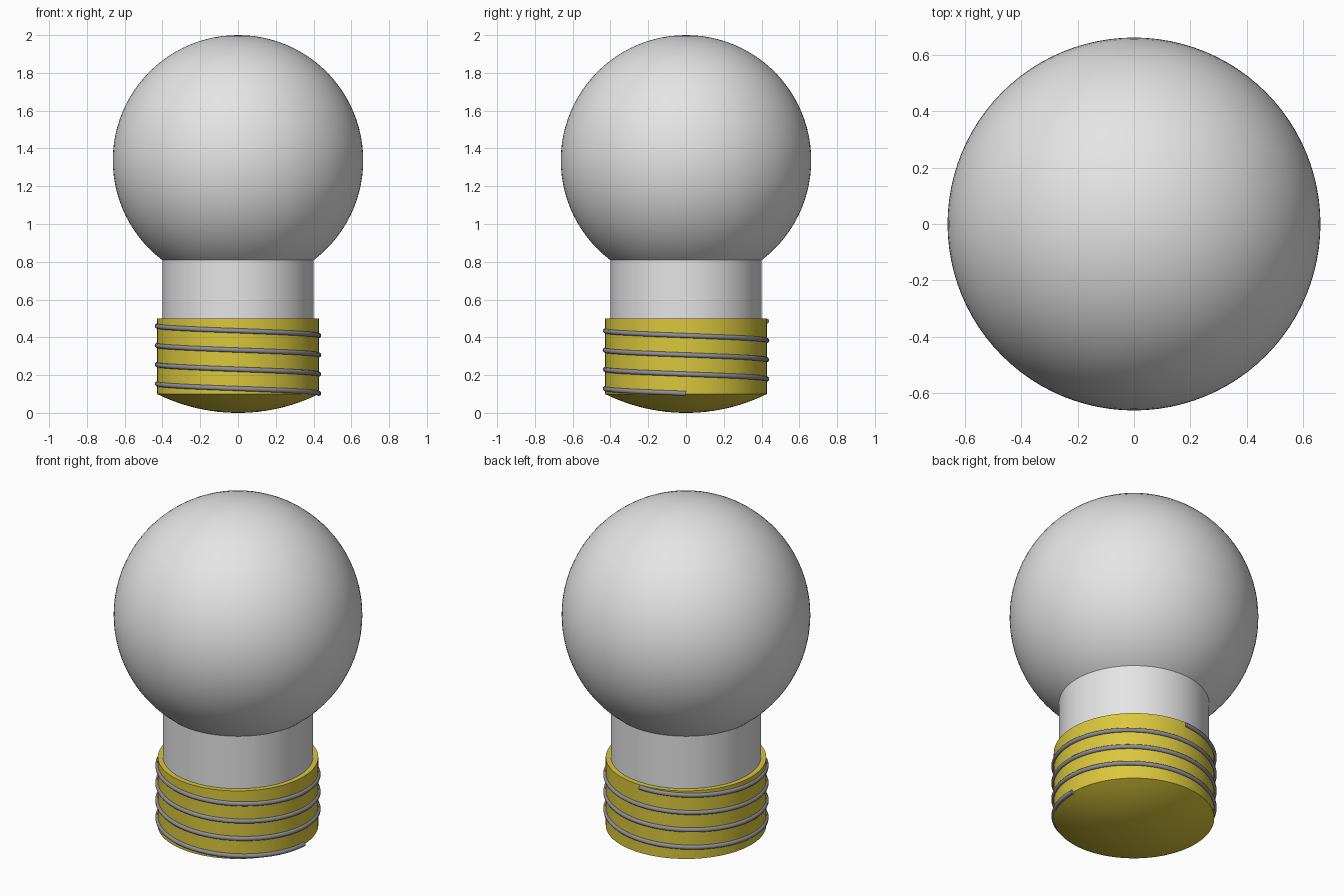
import bpy, bmesh, math

cube = bpy.data.objects.get("Cube")
if cube:
    bpy.data.objects.remove(cube, do_unlink=True)


def make_material(name, color):
    mat = bpy.data.materials.new(name)
    mat.use_nodes = True
    mat.diffuse_color = (*color, 1)
    mat.node_tree.nodes["Principled BSDF"].inputs["Base Color"].default_value = (*color, 1)
    return mat


GLASS = make_material("pale grey glass", (0.78, 0.78, 0.78))
BRASS = make_material("yellow brass", (0.70, 0.57, 0.045))
STEEL = make_material("grey steel", (0.27, 0.27, 0.31))


def finish(obj, name, mat):
    obj.name = name
    obj.data.materials.append(mat)
    bpy.ops.object.shade_smooth_by_angle(angle=math.radians(30))


def cylinder(name, radius, bottom, top, mat):
    bpy.ops.mesh.primitive_cylinder_add(vertices=96, radius=radius, depth=top - bottom,
                                        location=(0, 0, (bottom + top) / 2))
    finish(bpy.context.object, name, mat)


BASE_R, BASE_Z = 0.428, 0.1

# Glass globe and neck
bpy.ops.mesh.primitive_uv_sphere_add(segments=96, ring_count=48, radius=0.663,
                                     location=(0, 0, 1.337))
finish(bpy.context.object, "globe", GLASS)
cylinder("neck", 0.4, 0.45, 0.83, GLASS)

# Screw base
cylinder("screw_base", BASE_R, BASE_Z, 0.5, BRASS)

# Domed underside: an arc spun around the vertical axis
dome_r = (BASE_R ** 2 + BASE_Z ** 2) / (2 * BASE_Z)
edge_angle = math.asin(BASE_R / dome_r)
bm = bmesh.new()
arc = []
for i in range(13):
    a = edge_angle * i / 12
    arc.append(bm.verts.new((dome_r * math.sin(a), 0, dome_r * (1 - math.cos(a)))))
edges = [bm.edges.new(pair) for pair in zip(arc, arc[1:])]
bmesh.ops.spin(bm, geom=arc + edges, cent=(0, 0, 0), axis=(0, 0, 1),
               angle=math.tau, steps=96)
bmesh.ops.remove_doubles(bm, verts=bm.verts, dist=0.0001)
bmesh.ops.recalc_face_normals(bm, faces=bm.faces)
# An open shell: turn it so that its faces look down
bm.normal_update()
if sum(f.normal.z for f in bm.faces) > 0:
    bmesh.ops.reverse_faces(bm, faces=bm.faces)
mesh = bpy.data.meshes.new("base_dome")
bm.to_mesh(mesh)
bm.free()
dome = bpy.data.objects.new("base_dome", mesh)
bpy.context.collection.objects.link(dome)
bpy.ops.object.select_all(action='DESELECT')
dome.select_set(True)
bpy.context.view_layer.objects.active = dome
finish(dome, "base_dome", BRASS)

# Wire thread: a helix wound around the base
TURNS, PITCH, STEPS = 3.75, 0.102, 72
curve = bpy.data.curves.new("thread_wire", 'CURVE')
curve.dimensions = '3D'
curve.bevel_depth = 0.013
curve.bevel_resolution = 3
curve.use_fill_caps = True
path = curve.splines.new('POLY')
count = int(TURNS * STEPS)
path.points.add(count)
for i, point in enumerate(path.points):
    a = -math.tau * i / STEPS
    point.co = (BASE_R * math.cos(a), BASE_R * math.sin(a), 0.103 + PITCH * i / STEPS, 1)
path.use_smooth = True
curve.materials.append(STEEL)
wire = bpy.data.objects.new("thread_wire", curve)
bpy.context.collection.objects.link(wire)
